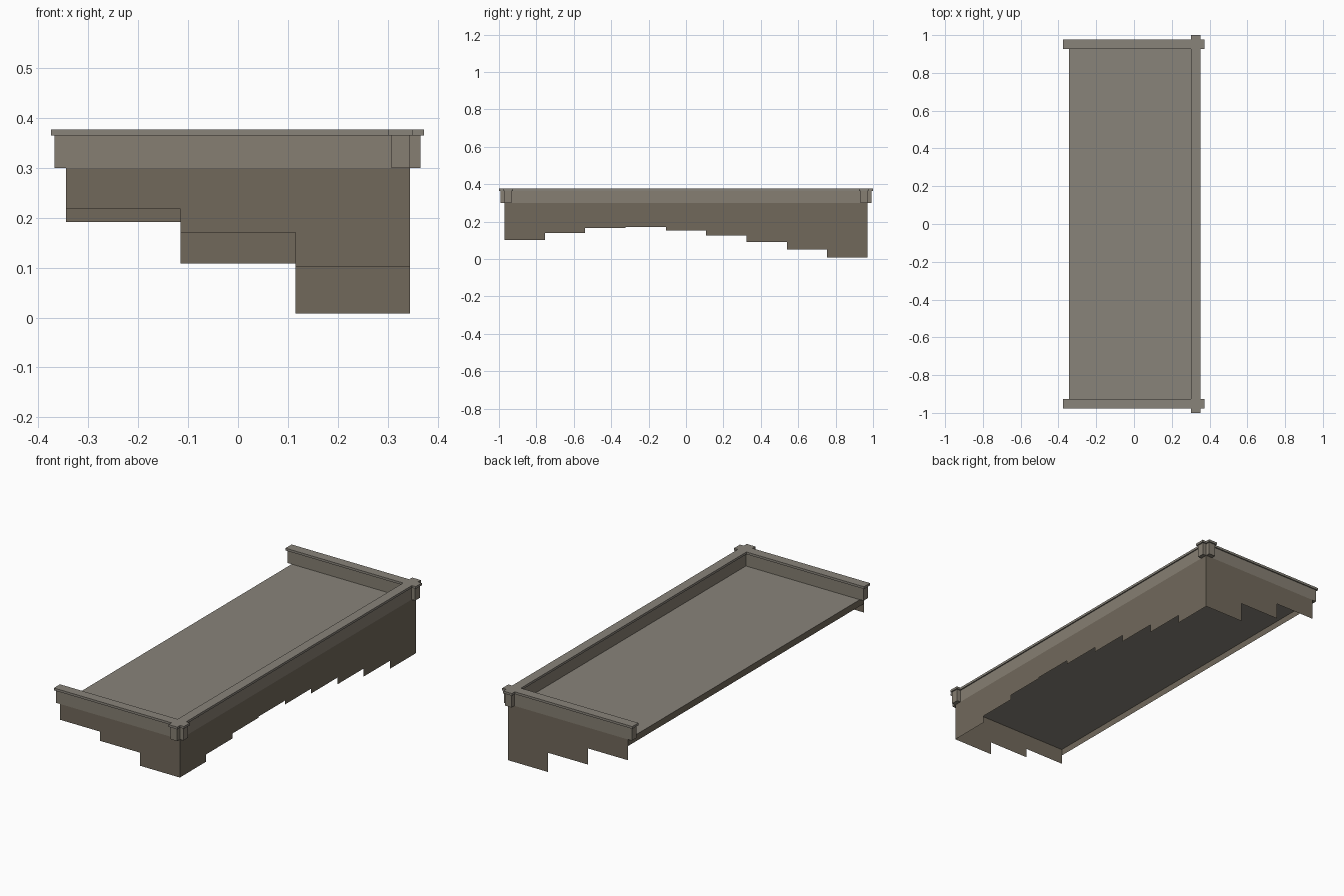
import bpy

if "Cube" in bpy.data.objects:
    bpy.data.objects.remove(bpy.data.objects["Cube"])

X, Y = 0.345, 0.97            # half extents of the walls
BAND_Z, CAP_Z, TOP_Z = 0.30, 0.365, 0.377
DECK_Z, LIP_Z = 0.299, 0.265


def material(name, rgb):
    m = bpy.data.materials.new(name)
    m.diffuse_color = (*rgb, 1)
    m.use_nodes = True
    m.node_tree.nodes["Principled BSDF"].inputs["Base Color"].default_value = m.diffuse_color
    return m


DARK = material("dark_stone", (0.165, 0.140, 0.105))
MID = material("mid_stone", (0.240, 0.212, 0.170))
PALE = material("pale_stone", (0.250, 0.230, 0.195))


def mesh(name, verts, faces, mat):
    me = bpy.data.meshes.new(name)
    me.from_pydata(verts, [], faces)
    me.materials.append(mat)
    ob = bpy.data.objects.new(name, me)
    bpy.context.collection.objects.link(ob)
    return ob


def box(name, x0, x1, y0, y1, z0, z1, mat):
    v = [(x, y, z) for z in (z0, z1) for x, y in ((x0, y0), (x1, y0), (x1, y1), (x0, y1))]
    f = [(3, 2, 1, 0), (4, 5, 6, 7)] + [(i, (i + 1) % 4, (i + 1) % 4 + 4, i + 4) for i in range(4)]
    return mesh(name, v, f, mat)


def stepped_wall(name, half, bottoms, place, flip=False):
    """Sheet wall with a flat top and a stepped lower edge."""
    w = 2 * half / len(bottoms)
    pts = []
    for i, b in enumerate(bottoms):
        pts += [(-half + i * w, b), (-half + (i + 1) * w, b)]
    pts += [(half, BAND_Z), (-half, BAND_Z)]
    if flip:
        pts.reverse()
    return mesh(name, [place(u, z) for u, z in pts], [tuple(range(len(pts)))], DARK)


# Stepped skirt walls on three sides
stepped_wall("front_wall", X, (0.218, 0.17, 0.102), lambda u, z: (u, -Y, z))
stepped_wall("back_wall", X, (0.192, 0.108, 0.008), lambda u, z: (u, Y, z), True)
stepped_wall("side_wall", Y, (0.102, 0.14, 0.166, 0.172, 0.152, 0.127, 0.092, 0.05, 0.008),
             lambda u, z: (X, u, z))

# Deck sheet with a short lip along the open side
mesh("deck", [(-X, -Y, DECK_Z), (X, -Y, DECK_Z), (X, Y, DECK_Z), (-X, Y, DECK_Z)],
     [(0, 1, 2, 3)], PALE)
mesh("deck_lip", [(-X, Y, LIP_Z), (-X, -Y, LIP_Z), (-X, -Y, DECK_Z), (-X, Y, DECK_Z)],
     [(0, 1, 2, 3)], DARK)

# Parapets on both ends, crossing the side parapet at the corners
for name, s in (("front", -1), ("back", 1)):
    ys = sorted((s * 0.932, s * Y))
    box(name + "_parapet", -0.368, 0.366, *ys, BAND_Z, CAP_Z, MID)
    ys = sorted((s * 0.926, s * 0.976))
    box(name + "_cap", -0.375, 0.373, *ys, CAP_Z, TOP_Z, PALE)

# Long side parapet and its cap
box("side_parapet", 0.308, X, -0.993, 0.993, BAND_Z, CAP_Z, MID)
box("side_cap", 0.301, 0.351, -1.0, 1.0, CAP_Z, TOP_Z, PALE)
